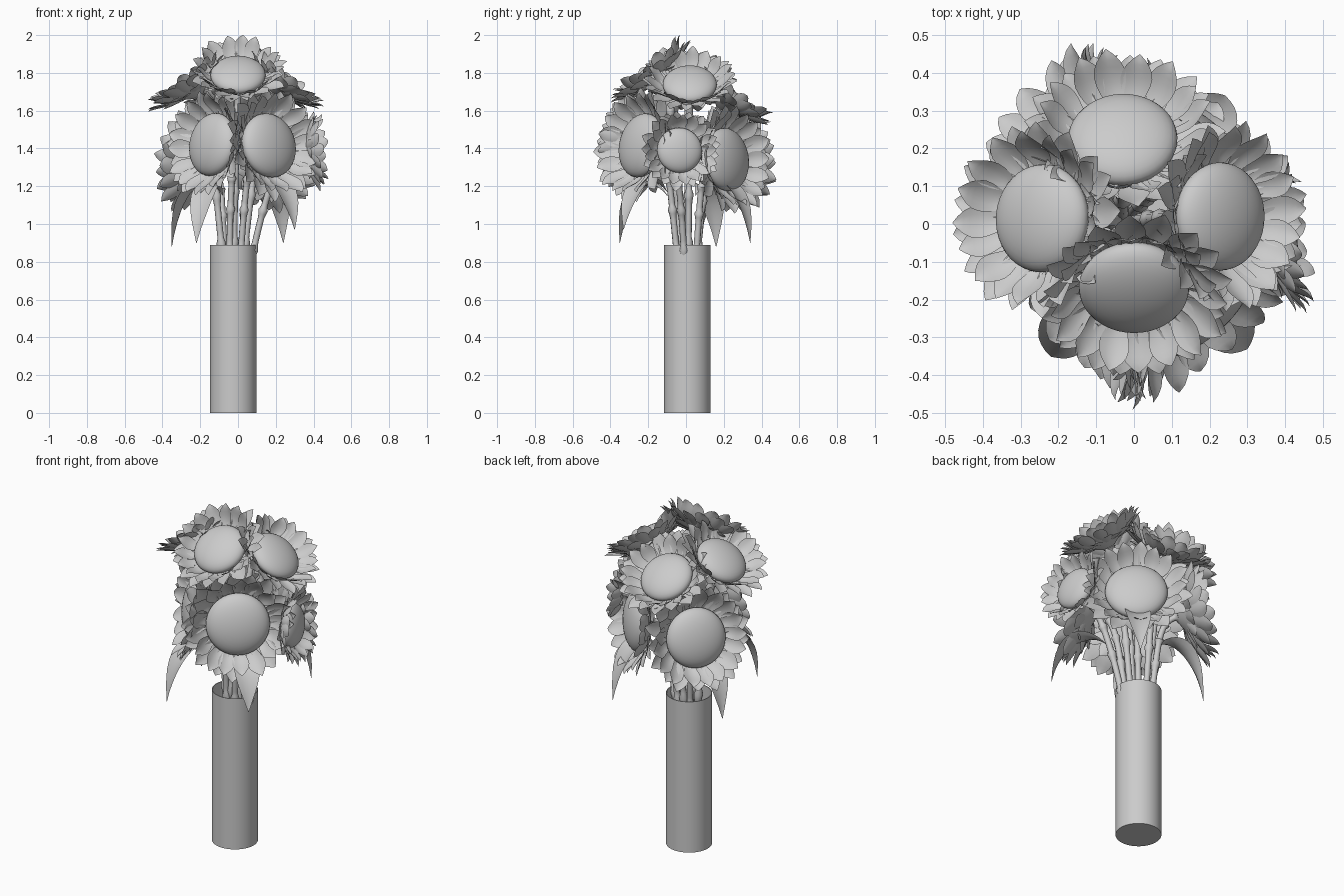
import bpy, bmesh, math, random
from mathutils import Vector, Matrix

if "Cube" in bpy.data.objects:
    bpy.data.objects.remove(bpy.data.objects["Cube"])

random.seed(4)
VC = Vector((-0.025, 0.007, 0))   # vase axis
VR, VH = 0.123, 0.89


def select(ob, angle, convert=False):
    bpy.ops.object.select_all(action='DESELECT')
    bpy.context.view_layer.objects.active = ob
    ob.select_set(True)
    if convert:
        bpy.ops.object.convert(target='MESH')
    bpy.ops.object.shade_smooth_by_angle(angle=math.radians(angle))


def finish(bm, name, angle=50):
    me = bpy.data.meshes.new(name)
    bm.to_mesh(me)
    bm.free()
    ob = bpy.data.objects.new(name, me)
    bpy.context.collection.objects.link(ob)
    select(ob, angle)


def lathe(bm, profile, seg, mat=Matrix()):
    """Revolve (radius, height) points about local z."""
    rings = []
    for r, h in profile:
        if r < 1e-5:
            rings.append([bm.verts.new(mat @ Vector((0, 0, h)))] * seg)
        else:
            rings.append([bm.verts.new(mat @ Vector((r * math.cos(a), r * math.sin(a), h)))
                          for a in (2 * math.pi * i / seg for i in range(seg))])
    for lo, hi in zip(rings, rings[1:]):
        for i in range(seg):
            j = (i + 1) % seg
            bm.faces.new(list(dict.fromkeys((lo[i], lo[j], hi[j], hi[i]))))
    bmesh.ops.recalc_face_normals(bm, faces=bm.faces)


def bezier(p, t):
    p = [Vector(q) for q in p]
    while len(p) > 1:
        p = [a.lerp(b, t) for a, b in zip(p, p[1:])]
    return p[0]


def blade(bm, ctrl, width, side, fold, base, peak, steps, mat=Matrix()):
    """Pointed leaf surface along a bezier, cupped across its width."""
    side = Vector(side).normalized()
    rows = []
    for i in range(steps + 1):
        t = i / steps
        c = bezier(ctrl, t)
        d = bezier(ctrl, min(t + .02, 1)) - bezier(ctrl, max(t - .02, 0))
        up = d.cross(side).normalized()
        if up.z < 0:
            up = -up
        w = width / 2 * max(math.sin(math.pi * (base + (1 - base) * t) ** peak), .02)
        rows.append([bm.verts.new(mat @ (c + side * w * u + up * fold * w * u * u)) for u in (-1, -.5, 0, .5, 1)])
    for a, b in zip(rows, rows[1:]):
        for k in range(4):
            bm.faces.new((a[k], a[k + 1], b[k + 1], b[k]))


def petal_ring(bm, mat, count, tilt, length, width, start, base_h, phase):
    """Ring of petals tilted up from the flower's plane."""
    for i in range(count):
        a = 2 * math.pi * (i + phase + random.uniform(-.15, .15)) / count
        t = math.radians(tilt + random.uniform(-8, 8))
        L = length * random.uniform(.9, 1.08)
        ctrl = [(start + L * f * math.cos(t * g), 0, base_h + L * f * math.sin(t * g))
                for f, g in ((0, 1), (.5, .6), (.8, 1.15), (1, 1))]
        blade(bm, ctrl, width * random.uniform(.9, 1.1), (0, 1, random.uniform(-.2, .2)),
              .25, .2, 1.15, 7, mat @ Matrix.Rotation(a, 4, 'Z'))


def flower(name, pos, normal, r):
    n = Vector(normal).normalized()
    mat = Matrix.Translation(pos) @ n.to_track_quat('Z', 'Y').to_matrix().to_4x4() @ Matrix.Scale(r, 4)
    # domed seed disc with a rounded rim, and receptacle behind
    bm = bmesh.new()
    dome = [(math.sin(a), .03 + .42 * math.cos(a)) for a in (math.pi / 2 * i / 9 for i in range(10))]
    lathe(bm, dome + [(.97, -.07), (.8, -.15), (.45, -.25), (.17, -.42), (0, -.42)], 40, mat)
    finish(bm, name + "_disc")
    # petals in two cupped layers
    bm = bmesh.new()
    petal_ring(bm, mat, 17, 42, .96, .56, .93, -.1, 0)
    petal_ring(bm, mat, 17, 24, 1.0, .56, .88, -.12, .5)
    finish(bm, name + "_petals")
    # sepals
    bm = bmesh.new()
    petal_ring(bm, mat, 14, 10, .75, .45, .6, -.22, .25)
    finish(bm, name + "_sepals")
    # jointed stem from the vase floor to the back of the head
    head = Vector(pos) - n * r * .35
    out = Vector((pos[0], pos[1], 0))
    ctrl = [VC - out * .15 + Vector((0, 0, .04)), VC + out * .2 + Vector((0, 0, .75)),
            VC + out * .42 + Vector((0, 0, 1.1)), head - n * .16, head]
    cu = bpy.data.curves.new(name + "_stem", 'CURVE')
    cu.dimensions = '3D'
    cu.bevel_depth = 0.017
    cu.bevel_resolution = 2
    sp = cu.splines.new('POLY')
    N = 60
    sp.points.add(N)
    for i in range(N + 1):
        sp.points[i].co = (*bezier(ctrl, i / N), 1)
        sp.points[i].radius = {4: 1.2, 5: 1.5}.get(i % 9, 1.0) * (1.4 if i > N - 2 else 1)
    ob = bpy.data.objects.new(name + "_stem", cu)
    bpy.context.collection.objects.link(ob)
    select(ob, 50, convert=True)


# vase: thin open cylinder with a floor
bm = bmesh.new()
lathe(bm, [(0, 0), (VR, 0), (VR, VH), (VR - .004, VH), (VR - .004, .015), (0, .015)], 48, Matrix.Translation(VC))
finish(bm, "vase", 40)

# flower heads: position, facing, disc radius
flowers = {
    "upper_front": ((0, -.165, 1.785), (0, -.62, .78), .146),
    "upper_left": ((-.24, .015, 1.725), (-.56, .05, .83), .143),
    "upper_right": ((.225, .02, 1.735), (.63, 0, .78), .143),
    "upper_back": ((-.03, .22, 1.65), (-.03, .6, .8), .145),
    "lower_front_left": ((-.13, -.20, 1.42), (-.72, -.65, .15), .168),
    "lower_front_right": ((.16, -.23, 1.415), (.6, -.76, .18), .172),
    "lower_back_left": ((-.21, .21, 1.34), (-.78, .6, .25), .165),
    "lower_back_right": ((.16, .21, 1.34), (.62, .77, .1), .168),
    "side_right": ((.375, -.035, 1.39), (.97, .17, .1), .120),
}
for name, (p, n, r) in flowers.items():
    flower(name, p, n, r)

# drooping leaves: base and tip
leaves = [((-.09, .05, 1.15), (-.35, .16, .88)), ((.10, .10, 1.16), (.24, .34, .90)),
          ((.10, -.10, 1.17), (.30, -.33, .97)), ((-.08, -.10, 1.15), (-.22, -.35, .90))]
for i, (b, t) in enumerate(leaves):
    bm = bmesh.new()
    b, t = Vector(b), Vector(t)
    flat = Vector((t.x - b.x, t.y - b.y, 0))
    ctrl = [b, b + flat * .35 + Vector((0, 0, .12)), b + flat * .85 + Vector((0, 0, .06)), t]
    blade(bm, ctrl, .14, (-flat.y, flat.x, 0), .25, .03, 1.35, 14)
    finish(bm, f"leaf_{i + 1}")
